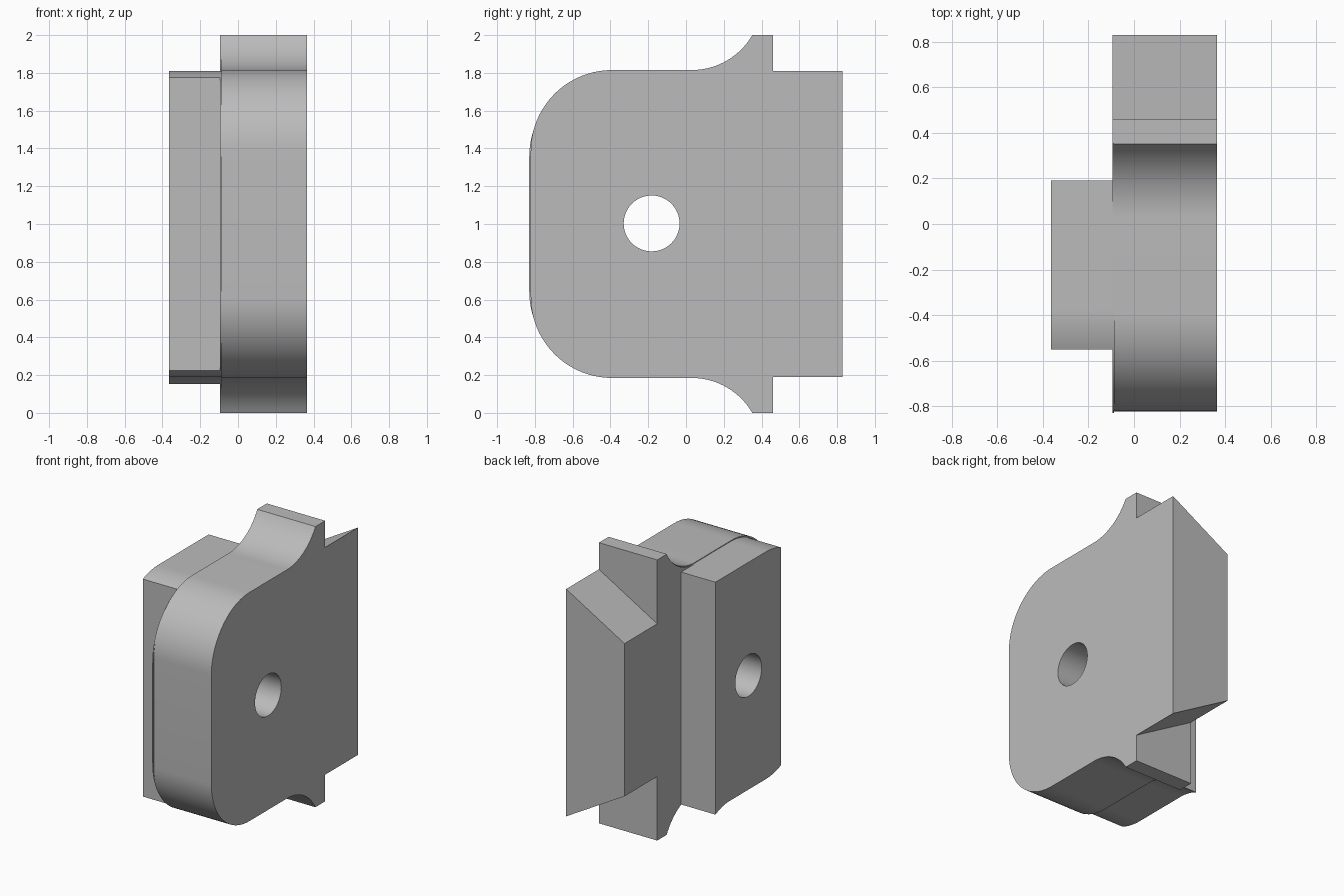
import bpy, bmesh, math
from mathutils import Matrix

cube = bpy.data.objects.get("Cube")
if cube:
    bpy.data.objects.remove(cube, do_unlink=True)

grey = bpy.data.materials.new("plain grey")
grey.use_nodes = True
grey.diffuse_color = (0.5, 0.5, 0.5, 1)
grey.node_tree.nodes["Principled BSDF"].inputs["Base Color"].default_value = (0.5, 0.5, 0.5, 1)

BACK = 0.46          # rear face of the flared body
FLARE_Y, FLARE_R = 0.03, 0.371
INNER, SEAM, OUTER = -0.095, -0.088, 0.365


def arc(cy, cz, r, start, end, steps=20):
    """Points on an arc in the y-z plane, angles in degrees."""
    angles = [math.radians(start + (end - start) * i / steps) for i in range(steps + 1)]
    return [(cy + r * math.cos(a), cz + r * math.sin(a)) for a in angles]


def prism(name, outline, place, low, high):
    """Extrude a 2D outline between two positions; place maps (a, b, depth) to xyz."""
    bm = bmesh.new()
    rings = [[bm.verts.new(place(a, b, d)) for a, b in outline] for d in (low, high)]
    for ring in rings:
        bm.faces.new(ring)
    n = len(outline)
    for i in range(n):
        j = (i + 1) % n
        bm.faces.new((rings[0][i], rings[0][j], rings[1][j], rings[1][i]))
    bmesh.ops.recalc_face_normals(bm, faces=bm.faces)
    mesh = bpy.data.meshes.new(name)
    bm.to_mesh(mesh)
    bm.free()
    obj = bpy.data.objects.new(name, mesh)
    bpy.context.collection.objects.link(obj)
    mesh.materials.append(grey)
    return obj


def along_x(a, b, d):
    return (d, a, b)


def along_y(a, b, d):
    return (a, d, b)


def body_outline(front, top, r):
    """Rounded front, concave flare to full height at the rear, mirrored about mid height."""
    sweep = math.degrees(math.acos(1 - (2 - top) / FLARE_R))
    upper = arc(front + r, top - r, r, 180, 90)
    upper += arc(FLARE_Y, top + FLARE_R, FLARE_R, 270, 270 + sweep)
    upper.append((BACK, 2))
    return upper + [(y, 2 - z) for y, z in reversed(upper)]


# Main body and the thin face sheet on its inner side
body = prism("body_plate", body_outline(-0.822, 1.815, 0.43), along_x, SEAM, OUTER)
sheet = prism("face_sheet", body_outline(-0.83, 1.81, 0.455), along_x, INNER, SEAM)

# Raised pad: flat on top, following the flare underneath
r, front, back = 0.455, -0.55, 0.19
cy = -0.83 + r
cut = math.degrees(math.acos((front - cy) / r))
turn = math.degrees(math.asin((back - FLARE_Y) / FLARE_R))
pad_outline = arc(cy, 1.81 - r, r, cut, 90, 8) + [(back, 1.81)]
pad_outline += arc(FLARE_Y, 0.19 - FLARE_R, FLARE_R, 90 - turn, 90, 8)
pad_outline += arc(cy, 0.19 + r, r, 270, 360 - cut, 8)
pad = prism("raised_pad", pad_outline, along_x, -0.365, INNER)

# Rear tab with sloping ends
taper = (OUTER - INNER) * math.tan(math.radians(30))
tab_outline = [(OUTER, 0.19), (OUTER, 1.81), (INNER, 1.81 - taper), (INNER, 0.19 + taper)]
tab = prism("rear_tab", tab_outline, along_y, BACK, 0.828)

# Cross hole through body, sheet and pad
cutter = prism("hole_cutter", arc(-0.182, 1.003, 0.148, 0, 352.5, 47), along_x, -1, 1)
cutter.hide_render = True
for obj in (body, sheet, pad):
    mod = obj.modifiers.new("hole", "BOOLEAN")
    mod.operation = "DIFFERENCE"
    mod.solver = "EXACT"
    mod.object = cutter
    bpy.context.view_layer.objects.active = obj
    bpy.ops.object.modifier_apply(modifier=mod.name)
bpy.data.objects.remove(cutter, do_unlink=True)

# Smooth the curved walls, keep the edges crisp
bpy.ops.object.select_all(action="DESELECT")
for obj in (body, sheet, pad, tab):
    obj.select_set(True)
bpy.context.view_layer.objects.active = body
bpy.ops.object.shade_smooth_by_angle(angle=math.radians(25))
